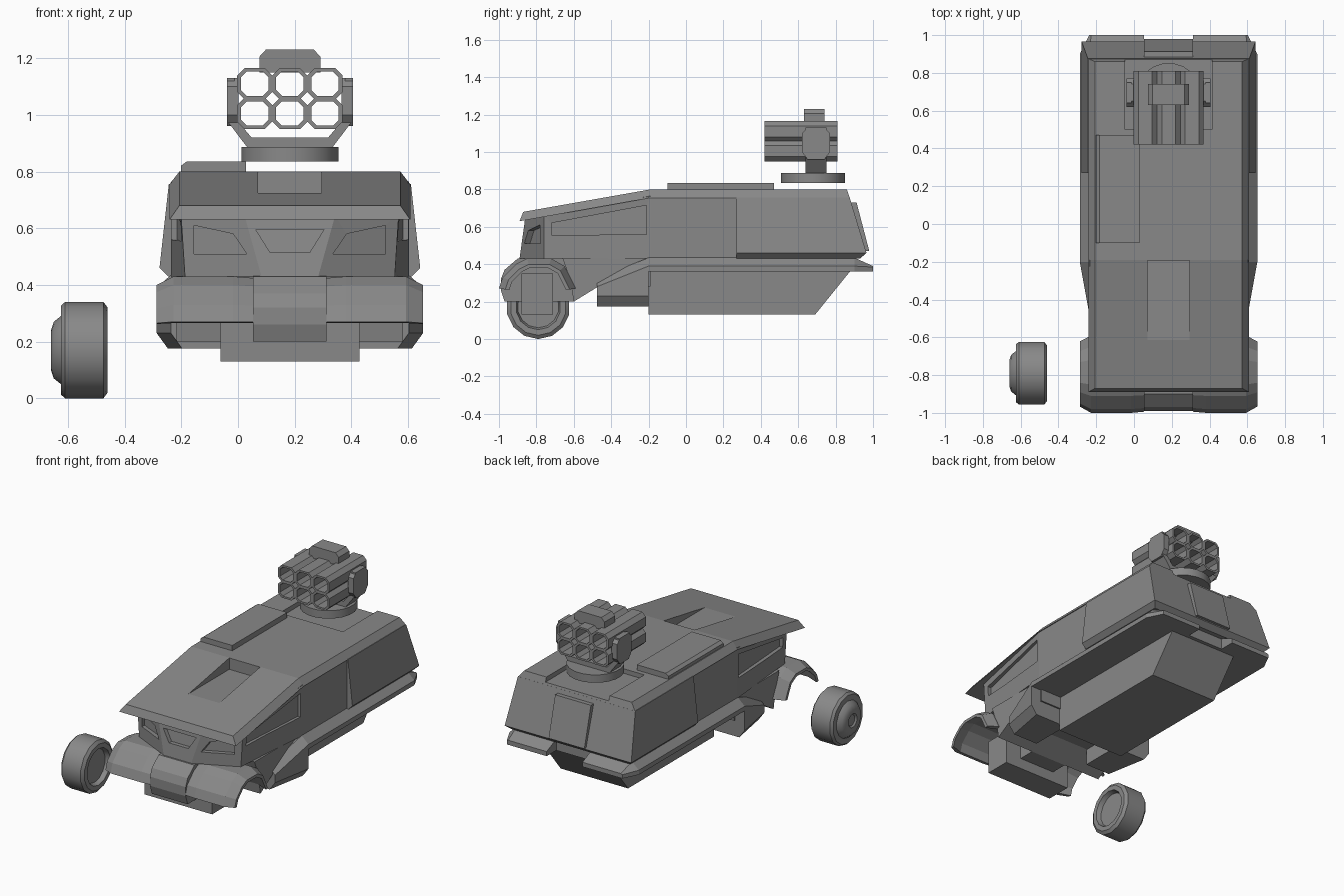
import bpy, bmesh, math
from mathutils import Vector

if "Cube" in bpy.data.objects:
    bpy.data.objects.remove(bpy.data.objects["Cube"])

CX = 0.183          # centre line of the hull
GREY = bpy.data.materials.new("hull grey")
GREY.use_nodes = True
GREY.diffuse_color = (0.25, 0.25, 0.25, 1)
GREY.node_tree.nodes["Principled BSDF"].inputs["Base Color"].default_value = (0.25, 0.25, 0.25, 1)


def loft(name, rings, mirror=False, offset=CX):
    """Skin a row of equal closed rings and cap both ends."""
    bm = bmesh.new()
    rows = [[bm.verts.new(p) for p in ring] for ring in rings]
    n = len(rows[0])
    for a, b in zip(rows, rows[1:]):
        for i in range(n):
            j = (i + 1) % n
            bm.faces.new((a[i], a[j], b[j], b[i]))
    bm.faces.new(rows[0])
    bm.faces.new(rows[-1])
    bmesh.ops.remove_doubles(bm, verts=bm.verts, dist=1e-5)
    bmesh.ops.recalc_face_normals(bm, faces=bm.faces)
    mesh = bpy.data.meshes.new(name)
    bm.to_mesh(mesh)
    bm.free()
    mesh.materials.append(GREY)
    obj = bpy.data.objects.new(name, mesh)
    obj.location.x = offset
    bpy.context.collection.objects.link(obj)
    if mirror:
        obj.modifiers.new("Mirror", "MIRROR").use_clip = True
    return obj


def side_profile(name, yz, x0, x1, mirror=False):
    return loft(name, [[(x, y, z) for y, z in yz] for x in (x0, x1)], mirror)


def front_profile(name, xz, y0, y1, mirror=False):
    return loft(name, [[(x, y, z) for x, z in xz] for y in (y0, y1)], mirror)


def box(name, x0, x1, y0, y1, z0, z1, mirror=False):
    return side_profile(name, [(y0, z0), (y1, z0), (y1, z1), (y0, z1)], x0, x1, mirror)


def both(half):
    """Complete a half outline of points (x >= 0) to a symmetric ring."""
    return half + [(-p[0],) + tuple(p[1:]) for p in reversed(half)]


def cut(obj, cutters):
    for c in cutters:
        mod = obj.modifiers.new("Cut", "BOOLEAN")
        mod.operation, mod.solver, mod.object = "DIFFERENCE", "EXACT", c
    bpy.context.view_layer.update()
    mesh = bpy.data.meshes.new_from_object(obj.evaluated_get(bpy.context.evaluated_depsgraph_get()))
    obj.modifiers.clear()
    obj.data = mesh


def smooth(obj):
    bpy.ops.object.select_all(action="DESELECT")
    obj.select_set(True)
    bpy.context.view_layer.objects.active = obj
    bpy.ops.object.shade_smooth_by_angle(angle=math.radians(35))


# Cab: plan outline lofted from floor to sloping top
def cab_top(x, y):
    return (x, y, 0.64 + 0.1786 * (y + 0.89))

cab = loft("cab", [
    both([(0.10, -0.89, 0.43), (0.37, -0.76, 0.43), (0.42, -0.19, 0.43)]),
    both([cab_top(0.16, -0.86), cab_top(0.385, -0.76), cab_top(0.42, -0.19)])])

# Roof slab with chamfered edges
def roof_ring(y_low, y_top, z_low, z_top, w_top=0.39):
    return both([(0.425, y_low, z_low), (w_top, y_top, z_top)])

roof = loft("roof", [roof_ring(-0.89, -0.87, 0.63, 0.68),
                     roof_ring(-0.19, -0.19, 0.755, 0.80),
                     roof_ring(0.875, 0.86, 0.755, 0.80)])

# Window recesses, roof intake and turret well
cutters = []
def recess(outer, inner):
    cutters.append(loft("recess_cutter", [outer, inner]))
    return cutters[-1]

centre = [(0.12, 0.595), (0.07, 0.515), (-0.07, 0.515), (-0.12, 0.595)]
windows = [recess([(x, -1, z) for x, z in centre],
                  [(x, -0.89 + 0.158 * (z - 0.43) + 0.025, z) for x, z in centre])]
corner = [(0.338, 0.61), (0.2, 0.58), (0.153, 0.51), (0.338, 0.51)]
side = [(-0.72, 0.555), (-0.21, 0.56), (-0.21, 0.715), (-0.72, 0.62)]
for s in (1, -1):
    windows.append(recess([(s * x, -1, z) for x, z in corner],
                          [(s * x, -0.845 + 0.46 * (x - 0.13), z) for x, z in corner]))
    windows.append(recess([(s * 0.6, y, z) for y, z in side],
                          [(s * (0.355 + 0.08 * (y + 0.76)), y, z) for y, z in side]))
intake = box("intake_cutter", -0.112, 0.112, -0.75, -0.192, 0.725, 0.95)
well = box("well_cutter", -0.23, 0.23, 0.5, 0.89, 0.77, 0.95)
cutters += [intake, well]
cut(cab, windows + [intake])
cut(roof, [intake, well])
for c in cutters:
    bpy.data.objects.remove(c)

# Middle body and flared rear body
box("middle_body", -0.42, 0.42, -0.19, 0.28, 0.43, 0.757)
loft("rear_body", [
    [(-w, 0.27, z), (w, 0.27, z), (w, y, z), (-w, y, z)]
    for w, y, z in ((0.43, 0.93, 0.43), (0.46, 0.965, 0.46), (0.427, 0.875, 0.757))])
side_profile("rear_door", [(0.86, 0.73), (0.912, 0.73), (0.98, 0.47), (0.93, 0.47)], -0.13, 0.13)
front_profile("roof_hatch", [(-0.385, 0.79), (-0.385, 0.82), (-0.365, 0.835),
                             (-0.155, 0.835), (-0.155, 0.79)], -0.1, 0.47)

# Lower hull: side shelf, rear bumpers, keel
shelf = both([(0.42, 0.435), (0.47, 0.39), (0.47, 0.36)])
front_profile("side_shelf", shelf, -0.2, 0.9)
loft("rear_bumper", [
    [(0.13, 0.9, 0.435), (0.42, 0.9, 0.435), (0.47, 0.9, 0.39), (0.47, 0.9, 0.36), (0.13, 0.9, 0.36)],
    [(0.13, 1.0, 0.39), (0.41, 1.0, 0.39), (0.42, 1.0, 0.385), (0.42, 1.0, 0.36), (0.13, 1.0, 0.36)]],
    mirror=True)
side_profile("keel", [(-0.2, 0.13), (0.69, 0.13), (0.88, 0.365), (-0.2, 0.365)], -0.245, 0.245)

# Step boxes on both sides, narrowing to the front
loft("step_box", [
    [(0.2, y, 0.175), (w - 0.04, y, 0.175), (w, y, 0.23), (w, y, z - 0.045),
     (w - 0.05, y, z), (0.2, y, z)]
    for y, w, z in ((-0.475, 0.42, 0.325), (-0.2, 0.47, 0.435))], mirror=True)

# Front chassis, nose and axle block
side_profile("front_chassis", [(-0.66, 0.432), (-0.62, 0.32), (-0.6, 0.2), (-0.47, 0.28),
                               (-0.19, 0.28), (-0.19, 0.432)], -0.40, 0.40)
side_profile("nose", [(-0.86, 0.432), (-0.9, 0.43), (-0.97, 0.37), (-0.99, 0.32), (-0.99, 0.26),
                      (-0.97, 0.2), (-0.6, 0.2), (-0.5, 0.28), (-0.5, 0.432)], -0.13, 0.13)
box("axle_block", -0.245, 0.245, -0.88, -0.71, 0.13, 0.35)

# Fenders: a thin section carried along an arch
arch = [(-1.0, 0.27), (-0.98, 0.33), (-0.91, 0.40), (-0.85, 0.43),
        (-0.72, 0.43), (-0.65, 0.39), (-0.59, 0.27)]
section = [(0.13, 0.97), (0.2, 1.0), (0.41, 1.0), (0.47, 0.84),
           (0.47, 0.74), (0.39, 0.88), (0.13, 0.88)]
loft("fender", [[(x, -0.79 + (y + 0.79) * k, 0.24 + (z - 0.24) * k) for x, k in section]
                for y, z in arch], mirror=True)


# Turret: ring, cradle, arms, launch tubes and sight
def circle(r, sides, place):
    return [place(r * math.cos(t), r * math.sin(t))
            for t in (2 * math.pi * (i + 0.5) / sides for i in range(sides))]

smooth(loft("turret_ring", [circle(0.173, 20, lambda a, b: (a, 0.68 + b, z)) for z in (0.835, 0.887)]))
half_cradle = [(0.0, 0.885), (0.15, 0.885), (0.222, 0.98), (0.222, 1.13),
               (0.195, 1.13), (0.195, 0.99), (0.135, 0.92), (0.0, 0.92)]
front_profile("cradle", half_cradle[1:-1] + [(-x, z) for x, z in reversed(half_cradle[1:-1])], 0.64, 0.75)
side_profile("cradle_arm", [(0.65, 0.96), (0.74, 0.96), (0.77, 1.0), (0.77, 1.1), (0.74, 1.13),
                            (0.65, 1.13), (0.62, 1.1), (0.62, 1.0)], 0.182, 0.222, mirror=True)
for row in range(2):
    for col in range(-1, 2):
        cx, cz = col * 0.124, 1.005 + row * 0.105

        def octagon(k, y):
            w, h, c = 0.062 * k, 0.055 * k, 0.026 * k
            return [(cx + a, y, cz + b) for a, b in
                    ((w, h - c), (w - c, h), (c - w, h), (-w, h - c),
                     (-w, c - h), (c - w, -h), (w - c, -h), (w, c - h))]
        tube = loft("launch_tube", [octagon(1, 0.42), octagon(1, 0.81)])
        bore = loft("bore_cutter", [octagon(0.78, 0.3), octagon(0.78, 0.9)])
        cut(tube, [bore])
        bpy.data.objects.remove(bore)
front_profile("sight", both([(0.108, 1.15), (0.108, 1.205), (0.085, 1.23)]), 0.63, 0.74)

# Loose wheel: domed hub outside, dished inside
wheel_steps = [(-0.49, 0.11), (-0.46, 0.12), (-0.46, 0.15), (-0.475, 0.17), (-0.61, 0.17),
               (-0.625, 0.157), (-0.625, 0.12), (-0.65, 0.10), (-0.66, 0.07), (-0.66, 0.045), (-0.65, 0.035)]
smooth(loft("wheel", [circle(r, 14, lambda a, b: (x, -0.79 + a, 0.17 + b)) for x, r in wheel_steps], offset=0))
